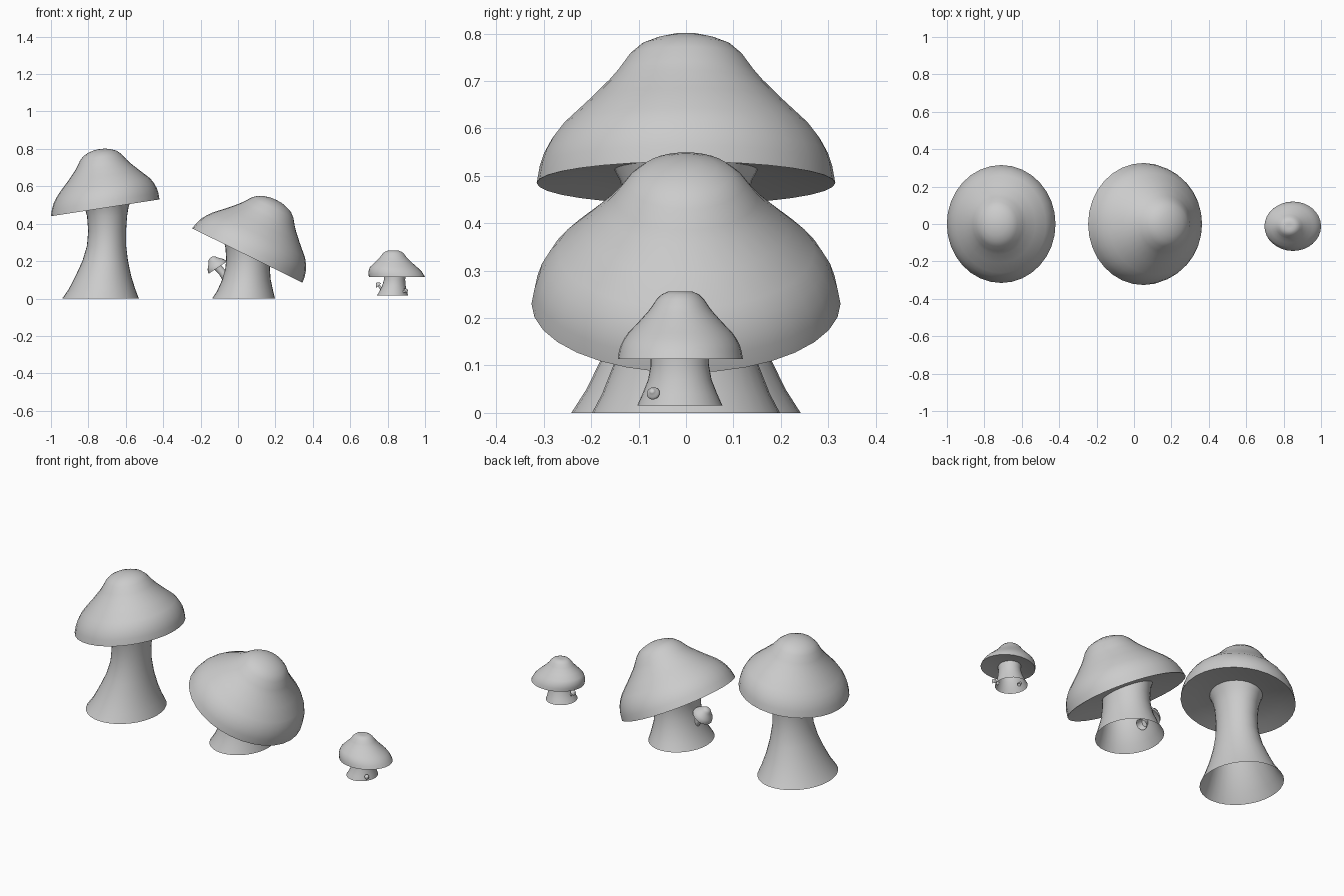
import bpy, bmesh, math
from mathutils import Vector, Matrix

if "Cube" in bpy.data.objects:
    bpy.data.objects.remove(bpy.data.objects["Cube"])

# cap outline as (radius, height) fractions, from near the apex to the rim
CAP = [(.10, .995), (.20, .97), (.30, .93), (.38, .86), (.46, .75), (.52, .68),
       (.66, .54), (.83, .38), (.90, .29), (.95, .20), (.98, .11), (1, 0)]
# shallow hollow underside, rim to middle
UNDER = [(.75, .05), (.42, .09)]


def skin(name, rings, n, matrix=None, start=None, end=None):
    """Skin elliptical rings (x, y, z, rx, ry), optionally closed to points."""
    bm = bmesh.new()
    loops = []
    for x, y, z, rx, ry in rings:
        loops.append([bm.verts.new((x + rx * math.cos(2 * math.pi * i / n),
                                    y + ry * math.sin(2 * math.pi * i / n), z))
                      for i in range(n)])
    for a, b in zip(loops, loops[1:]):
        for i in range(n):
            j = (i + 1) % n
            bm.faces.new((a[i], a[j], b[j], b[i]))
    for point, loop in ((start, loops[0]), (end, loops[-1])):
        if point:
            v = bm.verts.new(point)
            for i in range(n):
                bm.faces.new((loop[i], loop[(i + 1) % n], v))
    bmesh.ops.recalc_face_normals(bm, faces=bm.faces)
    if matrix:
        bm.transform(matrix)
    me = bpy.data.meshes.new(name)
    bm.to_mesh(me)
    bm.free()
    ob = bpy.data.objects.new(name, me)
    bpy.context.collection.objects.link(ob)
    bpy.ops.object.select_all(action='DESELECT')
    ob.select_set(True)
    bpy.context.view_layer.objects.active = ob
    bpy.ops.object.shade_smooth_by_angle(angle=math.radians(45))
    return ob


def frame(center, axis):
    rot = Vector((0, 0, 1)).rotation_difference(Vector(axis))
    return Matrix.Translation(center) @ rot.to_matrix().to_4x4()


def cap(name, center, axis, rx, ry, h, lean=0.0, n=32, top=1.0):
    """Bell shaped cap; lean slides the crown along local x."""
    rings = [(lean * min(1, t * 2.5), 0, min(t, top) * h, r * rx, r * ry) for r, t in CAP]
    rings += [(0, 0, t * h, r * rx, r * ry) for r, t in UNDER]
    return skin(name, rings, n, frame(center, axis),
                start=(lean, 0, top * h), end=(0, 0, .09 * h))


def stem(name, rings, ratio, y=0.0, n=32):
    """Open flared tube from (x, z, radius) stations."""
    return skin(name, [(x, y, z, r, r * ratio) for x, z, r in rings], n)


def sprout(name, root, center, axis, r, h, stem_r):
    """Tiny mushroom growing out of a stem."""
    cap(name + "_cap", center, axis, r, r, h, n=20)
    root, tip = Vector(root), Vector(center) + Vector(axis).normalized() * h * .15
    d = tip - root
    rings = [(0, 0, t * d.length, stem_r * k, stem_r * k)
             for t, k in ((0, 1.6), (.25, 1.25), (.55, 1), (1, 1.1))]
    skin(name + "_stem", rings, 16, frame(root, d))


# tall mushroom
cap("tall_cap", (-.71, 0, .485), (-.153, 0, .988), .294, .315, .315, .018)
stem("tall_stem", [(-.735, 0, .205), (-.727, .05, .178), (-.72, .12, .149),
                   (-.71, .2, .122), (-.703, .28, .105), (-.70, .36, .101),
                   (-.70, .44, .107), (-.703, .49, .118), (-.705, .54, .14)], 1.18)

# leaning mushroom with a side sprout
cap("leaning_cap", (.05, 0, .23), (.441, 0, .897), .329, .326, .335, .008)
stem("leaning_stem", [(.03, 0, .168), (.038, .04, .15), (.045, .1, .13),
                      (.051, .16, .119), (.053, .21, .116), (.052, .27, .119),
                      (.05, .33, .132)], 1.18)
sprout("side_sprout", (-.05, 0, .1), (-.108, 0, .165), (-.55, 0, .83), .058, .066, .02)

# small mushroom with two buds
cap("small_cap", (.85, -.012, .114), (0, 0, 1), .15, .132, .146, -.02, top=.97)
stem("small_stem", [(.826, .016, .083), (.83, .04, .073), (.834, .07, .062),
                    (.837, .1, .057), (.838, .13, .058)], 1.08, y=-.013)
sprout("left_bud", (.775, -.012, .04), (.752, -.012, .07), (-.7, 0, .7), .017, .018, .006)
sprout("right_bud", (.872, -.06, .03), (.895, -.069, .041), (.85, -.2, .4), .014, .014, .006)
